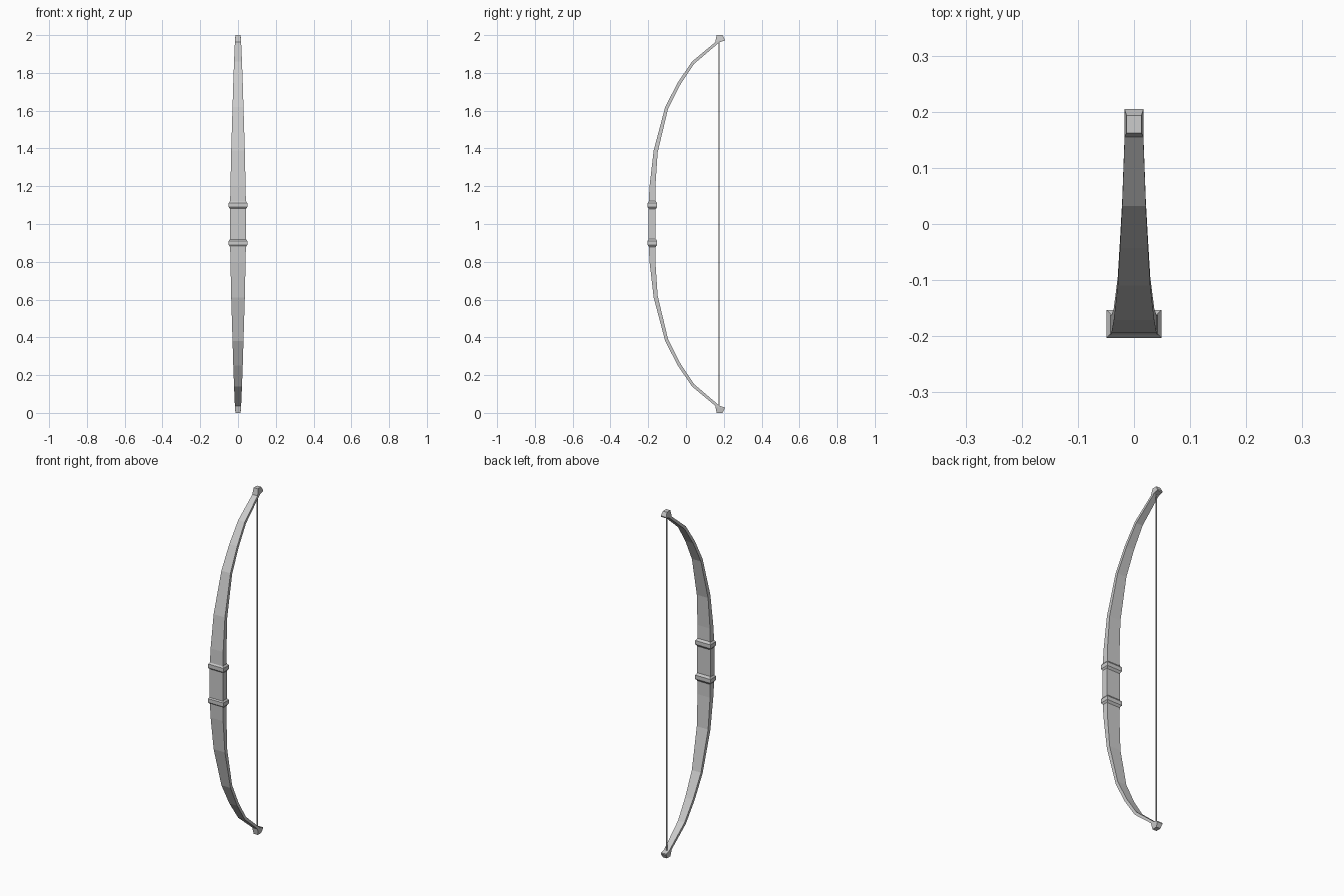
import bpy, bmesh

if "Cube" in bpy.data.objects:
    bpy.data.objects.remove(bpy.data.objects["Cube"])


def loft(name, sections, mirror=False):
    """Skin rectangular sections: (half width, front y, front z, back y, back z)."""
    bm = bmesh.new()
    rings = []
    for w, fy, fz, by, bz in sections:
        rings.append([bm.verts.new(c) for c in
                      ((-w, fy, fz), (w, fy, fz), (w, by, bz), (-w, by, bz))])
    for a, b in zip(rings, rings[1:]):
        for i in range(4):
            j = (i + 1) % 4
            bm.faces.new((a[i], a[j], b[j], b[i]))
    bm.faces.new(rings[0][::-1])
    bm.faces.new(rings[-1])
    if mirror:
        geom = bmesh.ops.duplicate(bm, geom=bm.verts[:] + bm.edges[:] + bm.faces[:])["geom"]
        for v in geom:
            if isinstance(v, bmesh.types.BMVert):
                v.co.z = 2 - v.co.z
    bmesh.ops.recalc_face_normals(bm, faces=bm.faces[:])
    mesh = bpy.data.meshes.new(name)
    bm.to_mesh(mesh)
    bm.free()
    obj = bpy.data.objects.new(name, mesh)
    bpy.context.collection.objects.link(obj)
    return obj


# Curved stave: upper half profile, reflected about z = 1
upper = [
    (0.042, -0.198, 1.10, -0.162, 1.10),
    (0.040, -0.193, 1.20, -0.162, 1.20),
    (0.036, -0.171, 1.39, -0.150, 1.38),
    (0.029, -0.110, 1.62, -0.095, 1.61),
    (0.025, -0.043, 1.75, -0.029, 1.74),
    (0.021, 0.032, 1.86, 0.043, 1.848),
    (0.016, 0.170, 1.975, 0.178, 1.963),
]
lower = [(w, fy, 2 - fz, by, 2 - bz) for w, fy, fz, by, bz in reversed(upper)]
loft("stave", lower + upper)

# Bevelled bands above and below the grip
for label, z in (("lower_grip_band", 0.9), ("upper_grip_band", 1.1)):
    loft(label, [(0.049 - d, -0.203 + d, z + h, -0.153 - d, z + h)
                 for d, h in ((0.009, -0.023), (0, -0.011), (0, 0.011), (0.009, 0.023))])

# Tapered nocks on both tips
loft("tip_nocks", [
    (0.017, 0.154, 1.957, 0.204, 1.970),
    (0.017, 0.156, 1.968, 0.205, 1.976),
    (0.013, 0.162, 2.0, 0.193, 2.0),
], mirror=True)

# Bowstring
loft("bowstring", [(0.004, 0.173, z, 0.178, z) for z in (0.03, 1.97)])
